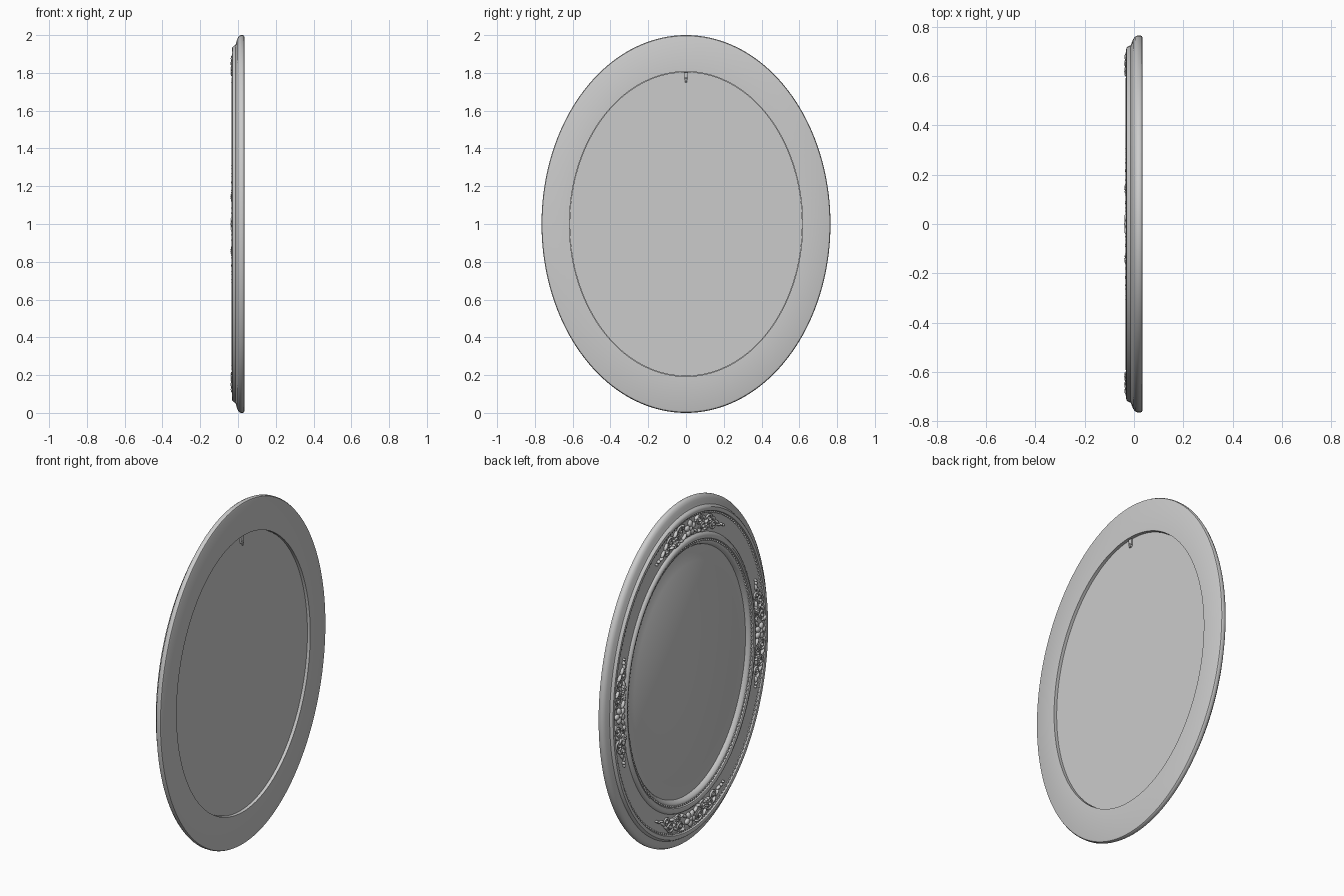
import bpy, bmesh
from math import sin, cos, pi, radians, atan2
from mathutils import Matrix, Vector

if "Cube" in bpy.data.objects:
    bpy.data.objects.remove(bpy.data.objects["Cube"])

HALF_Y, HALF_Z, SEGMENTS = 0.765, 1.0, 160

grey = bpy.data.materials.new("pale_grey")
grey.use_nodes = True
grey.diffuse_color = (0.6, 0.6, 0.6, 1)
grey.node_tree.nodes["Principled BSDF"].inputs["Base Color"].default_value = (0.6, 0.6, 0.6, 1)


def oval(f, t, x):
    """Point on the oval scaled by f; t = 0 is the top."""
    return Vector((x, f * HALF_Y * sin(t), 1 + f * HALF_Z * cos(t)))


def finish(name, bm, angle=35):
    mesh = bpy.data.meshes.new(name)
    bmesh.ops.recalc_face_normals(bm, faces=bm.faces)
    bm.to_mesh(mesh)
    bm.free()
    mesh.materials.append(grey)
    mesh.shade_smooth()
    mesh.set_sharp_from_angle(angle=radians(angle))
    obj = bpy.data.objects.new(name, mesh)
    bpy.context.collection.objects.link(obj)
    return obj


def sweep(name, profile, closed):
    """Sweep a (scale, depth) profile round the oval."""
    bm = bmesh.new()
    rings = [[bm.verts.new(oval(f, 2 * pi * i / SEGMENTS, x)) for i in range(SEGMENTS)]
             for f, x in profile]
    pairs = list(zip(rings, rings[1:])) + ([(rings[-1], rings[0])] if closed else [])
    for a, b in pairs:
        for i in range(SEGMENTS):
            j = (i + 1) % SEGMENTS
            bm.faces.new((a[i], a[j], b[j], b[i]))
    if not closed:
        bm.faces.new(rings[0])
        bm.faces.new(rings[-1])
    return finish(name, bm)


# Moulded frame, with a rebate at the back for the panel
sweep("frame", [
    (0.807, 0.035), (0.988, 0.035), (0.996, 0.032), (1, 0.025), (1, 0.014),
    (0.994, 0.004), (0.98, -0.004), (0.962, -0.009), (0.948, -0.014), (0.942, -0.024),
    (0.936, -0.030), (0.925, -0.032), (0.915, -0.029), (0.91, -0.020), (0.9, -0.017),
    (0.85, -0.020), (0.795, -0.018), (0.79, -0.026), (0.782, -0.032), (0.77, -0.034),
    (0.76, -0.030), (0.755, -0.022), (0.742, -0.022), (0.734, -0.018), (0.725, -0.008),
    (0.72, 0.001), (0.807, 0.001)], True)

# Centre panel with a shallow raised oval on its front
sweep("panel", [(0.628, -0.001), (0.632, 0.001), (0.805, 0.001), (0.805, 0.018)], False)

# Beaded rings either side of the ornament band
for name, f, x, count, r in (("outer_beading", 0.906, -0.02, 220, 0.006),
                             ("inner_beading", 0.75, -0.023, 200, 0.006)):
    bm = bmesh.new()
    for i in range(count):
        bmesh.ops.create_icosphere(bm, subdivisions=1, radius=r,
                                   matrix=Matrix.Translation(oval(f, 2 * pi * i / count, x)))
    finish(name, bm, 60)


def band(t0, u, v, x):
    """Point u along and v across the ornament band, about angle t0."""
    f = 0.848
    speed = f * (HALF_Y if abs(cos(t0)) > 0.5 else HALF_Z)
    t = t0 + u / speed
    normal = Vector((0, sin(t) * HALF_Z, cos(t) * HALF_Y)).normalized()
    return oval(f, t, x) + normal * v


def blob(bm, t0, u, v, length, width, angle, x=-0.024, height=0.012):
    """Rounded leaf or bud lying on the band."""
    p = band(t0, u, v, x)
    along = (band(t0, u + 0.01 * cos(angle), v + 0.01 * sin(angle), x) - p).normalized()
    out = Vector((-1, 0, 0))
    across = out.cross(along)
    m = Matrix((along * length, across * width, out * height)).transposed().to_4x4()
    bmesh.ops.create_icosphere(bm, subdivisions=2, radius=1, matrix=Matrix.Translation(p) @ m)


def flower(bm, t0, u, v, size):
    for k in range(5):
        a = 2 * pi * k / 5 + pi / 2
        blob(bm, t0, u + size * 0.6 * cos(a), v + size * 0.6 * sin(a),
             size * 0.46, size * 0.36, a, -0.027)
    blob(bm, t0, u, v, size * 0.28, size * 0.28, 0, -0.030, 0.010)


# Scrolls: centre u, v, radius, start angle, direction
SCROLLS = [(0.085, 0.020, 0.026, pi, -1), (0.125, -0.018, 0.026, pi, 1),
           (0.178, 0.016, 0.024, pi, -1), (0.225, -0.010, 0.019, pi, 1)]
# Leaves: u, v, length, width, angle
LEAVES = [(0.055, -0.030, 0.024, 0.009, -0.5), (0.060, 0.042, 0.018, 0.008, 0.5),
          (0.088, -0.038, 0.020, 0.008, 0.3), (0.125, 0.030, 0.022, 0.008, -0.6),
          (0.150, 0.006, 0.020, 0.008, 0.7), (0.172, -0.024, 0.022, 0.008, 0.2),
          (0.215, 0.022, 0.022, 0.008, -0.5), (0.252, 0.006, 0.022, 0.008, -0.3),
          (0.275, -0.006, 0.018, 0.007, 0.2), (0.298, 0.002, 0.011, 0.008, 0),
          (0.318, 0.003, 0.007, 0.007, 0)]

for side, t0 in (("top", 0), ("left", pi / 2), ("bottom", pi), ("right", -pi / 2)):
    # Flowers, leaves and buds
    bm = bmesh.new()
    flower(bm, t0, 0, 0, 0.046)
    for s in (-1, 1):
        flower(bm, t0, s * 0.148, -0.022, 0.020)
        for u, v, length, width, a in LEAVES:
            blob(bm, t0, s * u, v, length, width, s * a)
        for u, v, r, a, d in SCROLLS:
            blob(bm, t0, s * u, v, 0.008, 0.008, 0, -0.028, 0.009)
    finish(side + "_flowers_and_leaves", bm, 60)

    # Tapered spiral scrolls
    curve = bpy.data.curves.new(side + "_scrolls", "CURVE")
    curve.dimensions = "3D"
    curve.bevel_depth = 0.007
    curve.bevel_resolution = 2
    curve.use_fill_caps = True
    for s in (-1, 1):
        for u, v, r, a, d in SCROLLS:
            spline = curve.splines.new("POLY")
            steps = 26
            spline.points.add(steps)
            for i, pt in enumerate(spline.points):
                k = i / steps
                rad = r * (1.25 - 0.95 * k)
                ang = a + d * k * 3 * pi
                p = band(t0, s * (u + rad * cos(ang)), v + rad * sin(ang), -0.023 - 0.004 * k)
                pt.co = (*p, 1)
                pt.radius = 0.9 - 0.4 * k
    obj = bpy.data.objects.new(side + "_scrolls", curve)
    bpy.context.collection.objects.link(obj)
    curve.materials.append(grey)
    for other in bpy.context.selected_objects:
        other.select_set(False)
    obj.select_set(True)
    bpy.context.view_layer.objects.active = obj
    bpy.ops.object.convert(target="MESH")
    bpy.context.object.data.shade_smooth()

# Small hanging hook at the top of the back
bm = bmesh.new()
bmesh.ops.create_cube(bm, size=1, matrix=Matrix.Translation((0.022, 0, 1.785))
                      @ Matrix.Diagonal((0.012, 0.022, 0.034, 1)))
bmesh.ops.create_cone(bm, cap_ends=True, segments=16, radius1=0.008, radius2=0.008, depth=0.014,
                      matrix=Matrix.Translation((0.025, 0, 1.764)) @ Matrix.Rotation(pi / 2, 4, "Y"))
bmesh.ops.create_cone(bm, cap_ends=True, segments=12, radius1=0.004, radius2=0.004, depth=0.026,
                      matrix=Matrix.Translation((0.03, 0, 1.762)))
finish("hanging_hook", bm)
